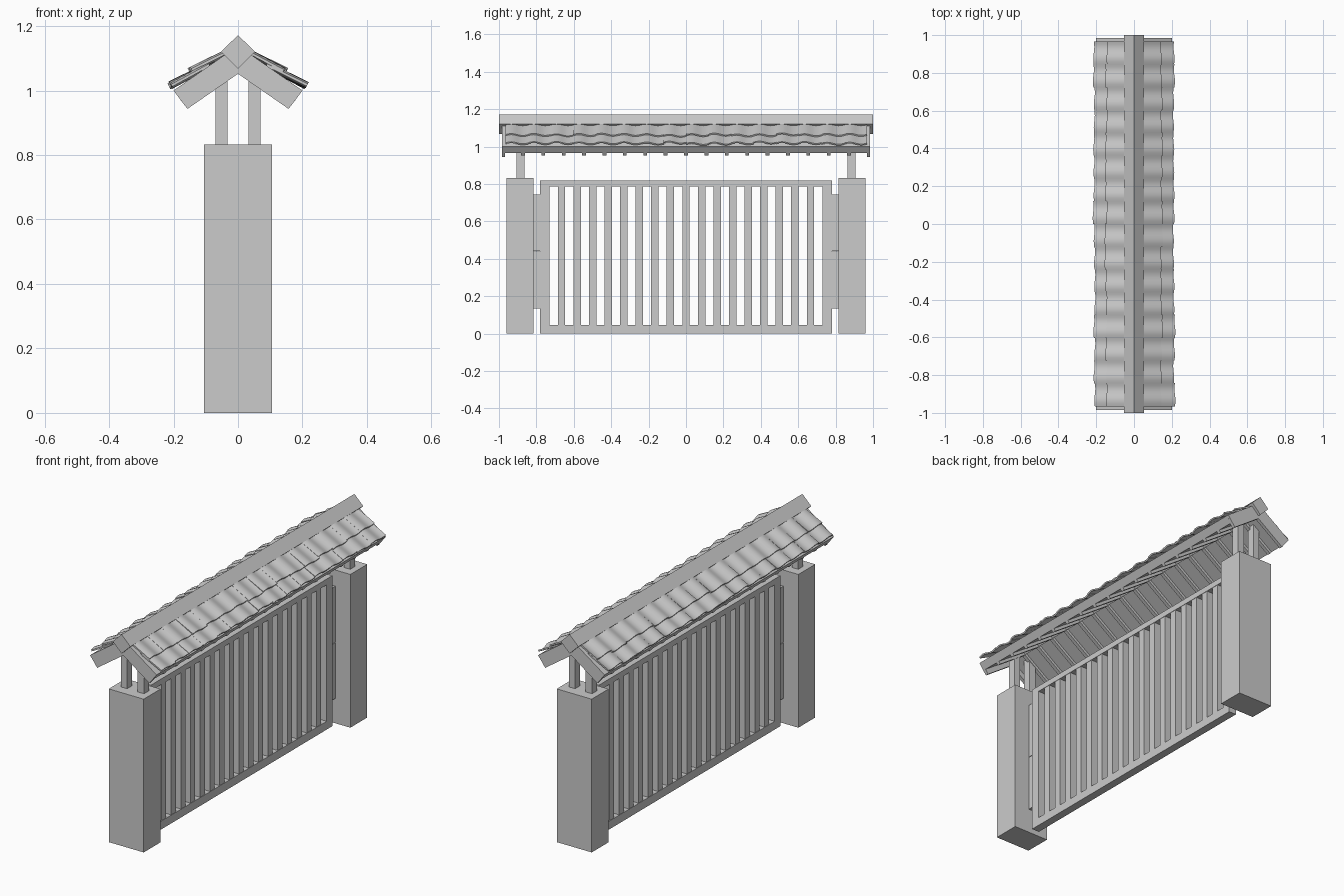
import bpy, bmesh, math, random
from mathutils import Vector

if "Cube" in bpy.data.objects:
    bpy.data.objects.remove(bpy.data.objects["Cube"])

random.seed(4)


def make_object(name, bm):
    bmesh.ops.recalc_face_normals(bm, faces=bm.faces)
    me = bpy.data.meshes.new(name)
    bm.to_mesh(me)
    bm.free()
    ob = bpy.data.objects.new(name, me)
    bpy.context.collection.objects.link(ob)
    return ob


def add_prism(bm, profile, y0, y1):
    """Extrude an (x, z) outline from y0 to y1."""
    a = [bm.verts.new((x, y0, z)) for x, z in profile]
    b = [bm.verts.new((x, y1, z)) for x, z in profile]
    bm.faces.new(a)
    bm.faces.new(b[::-1])
    n = len(a)
    for i in range(n):
        j = (i + 1) % n
        bm.faces.new((a[i], b[i], b[j], a[j]))


def add_box(bm, x0, x1, y0, y1, z0, z1):
    add_prism(bm, [(x0, z0), (x1, z0), (x1, z1), (x0, z1)], y0, y1)


def boxes(name, items):
    bm = bmesh.new()
    for it in items:
        add_box(bm, *it)
    return make_object(name, bm)


def chevron(apex_under, tip_x, tip_z):
    """Gable-shaped outline sharing the same top slope."""
    return [(0, apex_under), (tip_x, tip_z), (0.2, 1.0), (0, 1.139),
            (-0.2, 1.0), (-tip_x, tip_z)]


# Pillars, roof posts and hinge blocks at both ends
for side, s in (("front", -1), ("back", 1)):
    def span(a, b):
        return sorted((s * a, s * b))
    boxes(side + "_pillar", [(-0.105, 0.105, *span(0.815, 0.96), 0, 0.833)])
    boxes(side + "_roof_posts",
          [(x - 0.019, x + 0.019, *span(0.864, 0.907), 0.83, 1.065)
           for x in (-0.051, 0.051)])
    boxes(side + "_gate_hinges",
          [(-0.015, 0.015, *span(0.775, 0.817), z0, z1)
           for z0, z1 in ((0.135, 0.438), (0.441, 0.745))])

# Gate frame and vertical bars
G = 0.022
boxes("gate_frame", [
    (-G, G, -0.78, 0.78, 0, 0.045),
    (-G, G, -0.78, 0.78, 0.787, 0.818),
    (-G, G, -0.78, -0.73, 0.045, 0.787),
    (-G, G, 0.73, 0.78, 0.045, 0.787)])
boxes("gate_bars", [(-0.02, 0.02, k * 0.0832 - 0.02, k * 0.0832 + 0.02, 0.04, 0.79)
                    for k in range(-8, 9)])

# Roof deck, rafters and gable boards
bm = bmesh.new()
add_prism(bm, chevron(1.0855, 0.174, 0.965), -0.975, 0.975)
make_object("roof_deck", bm)
bm = bmesh.new()
for i in range(-8, 9):
    add_prism(bm, chevron(1.067, 0.1645, 0.953), i * 0.109 - 0.01, i * 0.109 + 0.01)
make_object("rafters", bm)
bm = bmesh.new()
for y in (-0.985, 0.967):
    add_prism(bm, chevron(1.052, 0.157, 0.943), y, y + 0.018)
make_object("gable_boards", bm)

# Ridge beam set on its corner
bm = bmesh.new()
add_prism(bm, [(0, 1.068), (0.053, 1.12), (0, 1.172), (-0.053, 1.12)], -1, 1)
make_object("ridge_beam", bm)


# Wavy roof tiles, lower course tucked under the upper one
def add_tile(bm, side, start, end, y0, width, lift, slip):
    p0 = Vector((start[0], 0, start[1]))
    d = Vector((end[0], 0, end[1])) - p0
    n = Vector((-d.z, 0, d.x)).normalized()
    p1 = p0 + d * (1 + slip) + n * lift
    steps, grid = 8, []
    for layer in (0, -0.008):
        for p in (p0, p1):
            row = []
            for i in range(steps + 1):
                t = i / steps
                q = p + n * (layer + 0.006 * math.sin(2 * math.pi * t))
                row.append(bm.verts.new((side * q.x, y0 + width * t, q.z)))
            grid.append(row)
    top0, top1, low0, low1 = grid
    loop = [top0, top1, low1, low0]
    for a, b in zip(loop, loop[1:] + loop[:1]):
        for i in range(steps):
            bm.faces.new((a[i], a[i + 1], b[i + 1], b[i]))
    for i in (0, steps):
        bm.faces.new([r[i] for r in loop])


COUNT = 16
PITCH = 1.93 / COUNT
for label, side in (("right", 1), ("left", -1)):
    bm = bmesh.new()
    for start, end in (((0.03, 1.125), (0.148, 1.064)), ((0.09, 1.083), (0.212, 1.02))):
        for k in range(COUNT):
            add_tile(bm, side, start, end, -0.965 + k * PITCH, PITCH * 1.02,
                     random.uniform(-0.003, 0.003), random.uniform(-0.04, 0.04))
    ob = make_object(label + "_roof_tiles", bm)
    bpy.ops.object.select_all(action='DESELECT')
    ob.select_set(True)
    bpy.context.view_layer.objects.active = ob
    bpy.ops.object.shade_smooth_by_angle(angle=math.radians(40))
